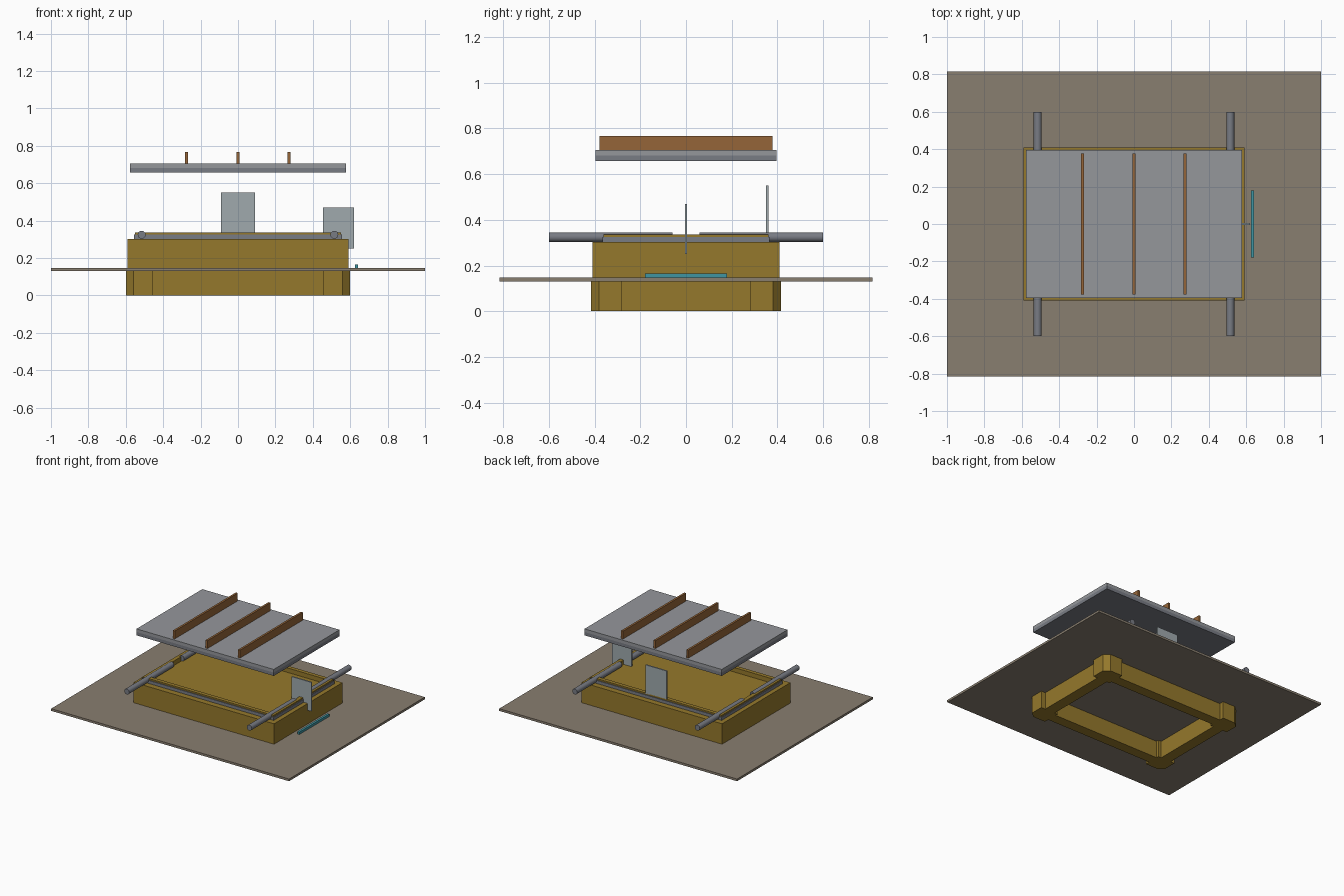
import bpy, bmesh
from math import pi

if "Cube" in bpy.data.objects:
    bpy.data.objects.remove(bpy.data.objects["Cube"])


def material(name, rgb):
    m = bpy.data.materials.new(name)
    m.diffuse_color = (*rgb, 1)
    m.use_nodes = True
    m.node_tree.nodes["Principled BSDF"].inputs["Base Color"].default_value = m.diffuse_color
    return m


GOLD = material("gold_paint", (0.30, 0.19, 0.025))
STONE = material("ground_stone", (0.25, 0.21, 0.16))
STEEL = material("steel", (0.19, 0.20, 0.23))
LID = material("lid_grey", (0.30, 0.31, 0.33))
RUST = material("rib_brown", (0.30, 0.13, 0.04))
TEAL = material("teal", (0.05, 0.30, 0.36))
PANE = material("pane_grey", (0.35, 0.40, 0.42))


def finish(bm, name, mat):
    bmesh.ops.recalc_face_normals(bm, faces=bm.faces)
    me = bpy.data.meshes.new(name)
    bm.to_mesh(me)
    bm.free()
    me.materials.append(mat)
    ob = bpy.data.objects.new(name, me)
    bpy.context.collection.objects.link(ob)
    return ob


def box(name, x, y, z, mat):
    """Box from (min, max) ranges."""
    bm = bmesh.new()
    bmesh.ops.create_cube(bm, size=1)
    for v in bm.verts:
        for i, r in enumerate((x, y, z)):
            v.co[i] = r[0] if v.co[i] < 0 else r[1]
    return finish(bm, name, mat)


def prism(name, pts, z0, z1, mat):
    """Vertical extrusion of a plan outline."""
    bm = bmesh.new()
    face = bm.faces.new([bm.verts.new((px, py, z0)) for px, py in pts])
    ext = bmesh.ops.extrude_face_region(bm, geom=[face])
    for v in ext["geom"]:
        if isinstance(v, bmesh.types.BMVert):
            v.co.z = z1
    return finish(bm, name, mat)


def ring(name, outer, inner, z0, z1, mat):
    """Rectangular frame from half sizes."""
    bm = bmesh.new()
    loops = []
    for (hx, hy), z in ((outer, z0), (outer, z1), (inner, z1), (inner, z0)):
        loops.append([bm.verts.new((sx * hx, sy * hy, z))
                      for sx, sy in ((-1, -1), (1, -1), (1, 1), (-1, 1))])
    for i in range(4):
        a, b = loops[i], loops[(i + 1) % 4]
        for j in range(4):
            k = (j + 1) % 4
            bm.faces.new((a[j], a[k], b[k], b[j]))
    return finish(bm, name, mat)


# Ground plate and buried foundation
box("ground_plate", (-1, 1), (-0.815, 0.815), (0.13, 0.147), STONE)
ring("foundation_wall", (0.565, 0.38), (0.48, 0.30), 0, 0.13, GOLD)

# Corner footings with chamfered outer corner
for sx in (-1, 1):
    for sy in (-1, 1):
        outline = [(0.455, 0.28), (0.60, 0.28), (0.60, 0.38),
                   (0.56, 0.415), (0.455, 0.415)]
        prism("corner_footing", [(sx * a, sy * b) for a, b in outline],
              0, 0.13, GOLD)

# Main body with raised lip and seal strip
box("main_body", (-0.59, 0.59), (-0.41, 0.41), (0.147, 0.302), GOLD)
ring("raised_lip", (0.55, 0.36), (0.52, 0.33), 0.302, 0.336, GOLD)
ring("seal_strip", (0.556, 0.366), (0.55, 0.36), 0.302, 0.325, STEEL)

# Four carrying handles
for sx in (-1, 1):
    for sy in (-1, 1):
        bpy.ops.mesh.primitive_cylinder_add(
            vertices=20, radius=0.021, depth=0.54,
            location=(sx * 0.515, sy * 0.33, 0.324), rotation=(pi / 2, 0, 0))
        handle = bpy.context.object
        handle.name = "carry_handle"
        handle.data.materials.append(STEEL)
        bpy.ops.object.shade_smooth_by_angle()

# Upright panes at back and right side
box("back_pane", (-0.09, 0.09), (0.35, 0.36), (0.33, 0.55), PANE)
box("side_pane", (0.455, 0.62), (-0.005, 0.005), (0.25, 0.47), PANE)

# Teal strip beside the body
box("side_strip", (0.625, 0.642), (-0.18, 0.18), (0.147, 0.165), TEAL)

# Floating lid in two layers with three ribs
box("lid_upper", (-0.577, 0.577), (-0.395, 0.395), (0.682, 0.706), LID)
box("lid_lower", (-0.577, 0.577), (-0.395, 0.395), (0.657, 0.682), STEEL)
for x in (-0.275, 0, 0.272):
    box("lid_rib", (x - 0.008, x + 0.008), (-0.378, 0.378), (0.706, 0.766), RUST)
